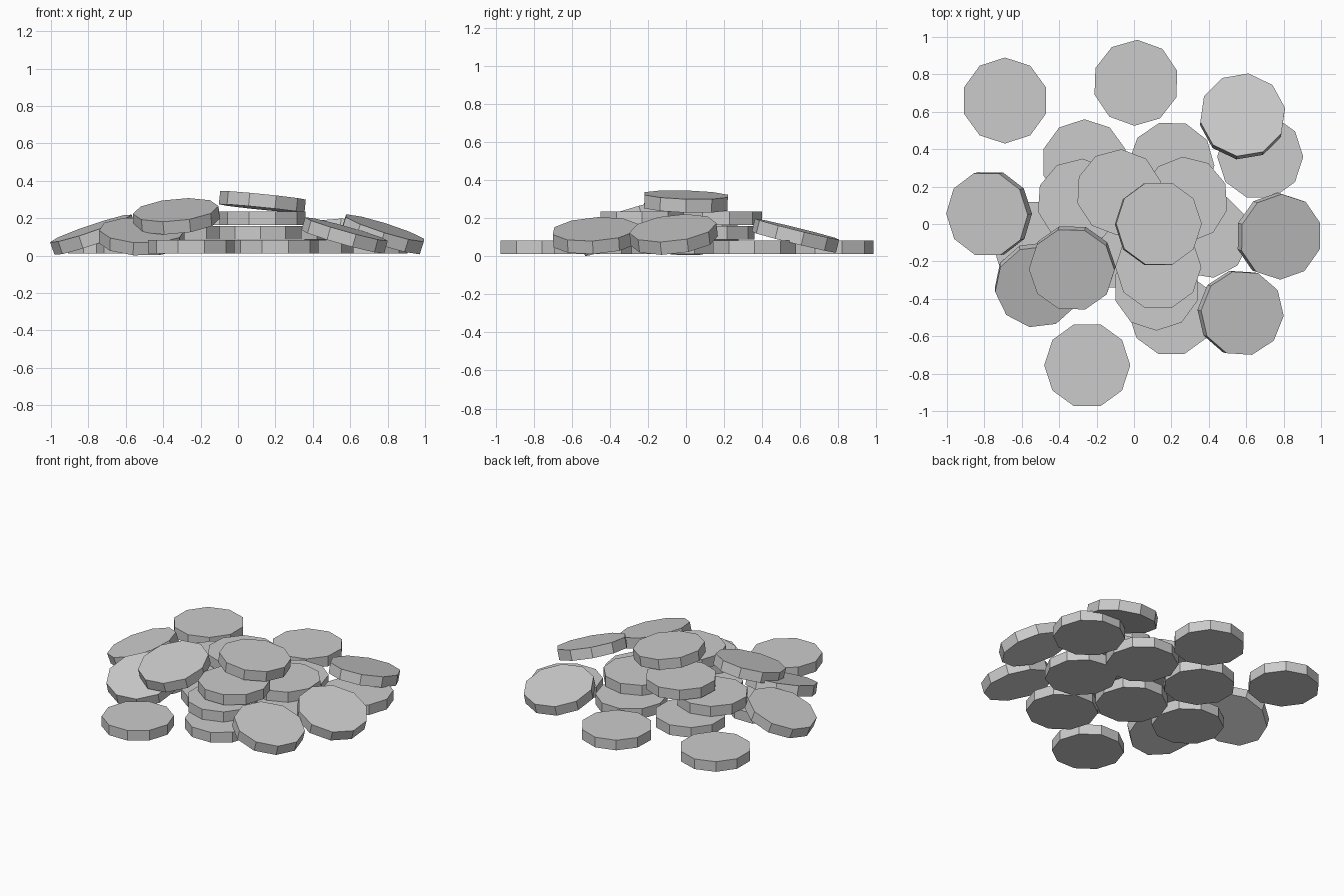
import bpy
import math
from mathutils import Matrix, Vector

cube = bpy.data.objects.get("Cube")
if cube:
    bpy.data.objects.remove(cube, do_unlink=True)

RADIUS, THICK = 0.23, 0.071

# Single plain metal colour
grey = bpy.data.materials.new("plain grey")
grey.use_nodes = True
colour = (0.6, 0.6, 0.6, 1)
grey.diffuse_color = colour
grey.node_tree.nodes["Principled BSDF"].inputs["Base Color"].default_value = colour


def disc(name, x, y, z, spin, lean=(0, 0)):
    """Ten-sided disc; spin turns it, lean is the sideways part of its normal."""
    bpy.ops.mesh.primitive_cylinder_add(vertices=10, radius=RADIUS, depth=THICK)
    obj = bpy.context.object
    obj.name = name
    obj.data.materials.append(grey)
    normal = Vector((lean[0], lean[1], math.sqrt(1 - lean[0]**2 - lean[1]**2)))
    tilt = Vector((0, 0, 1)).rotation_difference(normal).to_matrix().to_4x4()
    # Primitive starts with a corner on +y, which is 18 degrees in this scheme
    turn = Matrix.Rotation(math.radians(spin - 18), 4, "Z")
    obj.matrix_world = Matrix.Translation((x, y, z)) @ tilt @ turn


# Flat layers: height of centre, then x, y, spin of each disc
layers = {
    "ground_coin": (0.047, [
        (-0.69, 0.66, 18), (0.01, 0.755, 16), (-0.25, -0.755, 0), (-0.265, 0.33, 18),
        (0.2, 0.32, -2), (0.2, -0.475, 0), (0.675, 0.36, 0), (0.39, -0.06, -9),
        (-0.08, -0.12, 0), (-0.53, -0.1, 0)]),
    "second_layer_coin": (0.122, [(-0.29, 0.12, 14), (0.275, 0.13, 22), (0.12, -0.34, 18)]),
    "third_layer_coin": (0.199, [(0.13, -0.23, 0), (-0.08, 0.17, 15)]),
}
for name, (z, places) in layers.items():
    for i, (x, y, spin) in enumerate(places, 1):
        disc(f"{name}_{i}", x, y, z, spin)

# Coins leaning on the pile
disc("leaning_coin_right", -0.775, 0.055, 0.112, 0, (-0.32, -0.08))
disc("leaning_coin_front_right", -0.515, -0.325, 0.102, 7, (0.03, -0.3))
disc("upper_leaning_coin", -0.33, -0.235, 0.21, 0, (-0.09, -0.26))
disc("leaning_coin_left", 0.775, -0.065, 0.114, 18, (0.3, -0.11))
disc("leaning_coin_front_left", 0.57, -0.475, 0.108, -4, (0.27, -0.06))
disc("leaning_coin_back_left", 0.58, 0.575, 0.108, 10, (0.03, 0.24))
disc("top_coin", 0.13, 0, 0.287, 0, (0.1, 0.03))
